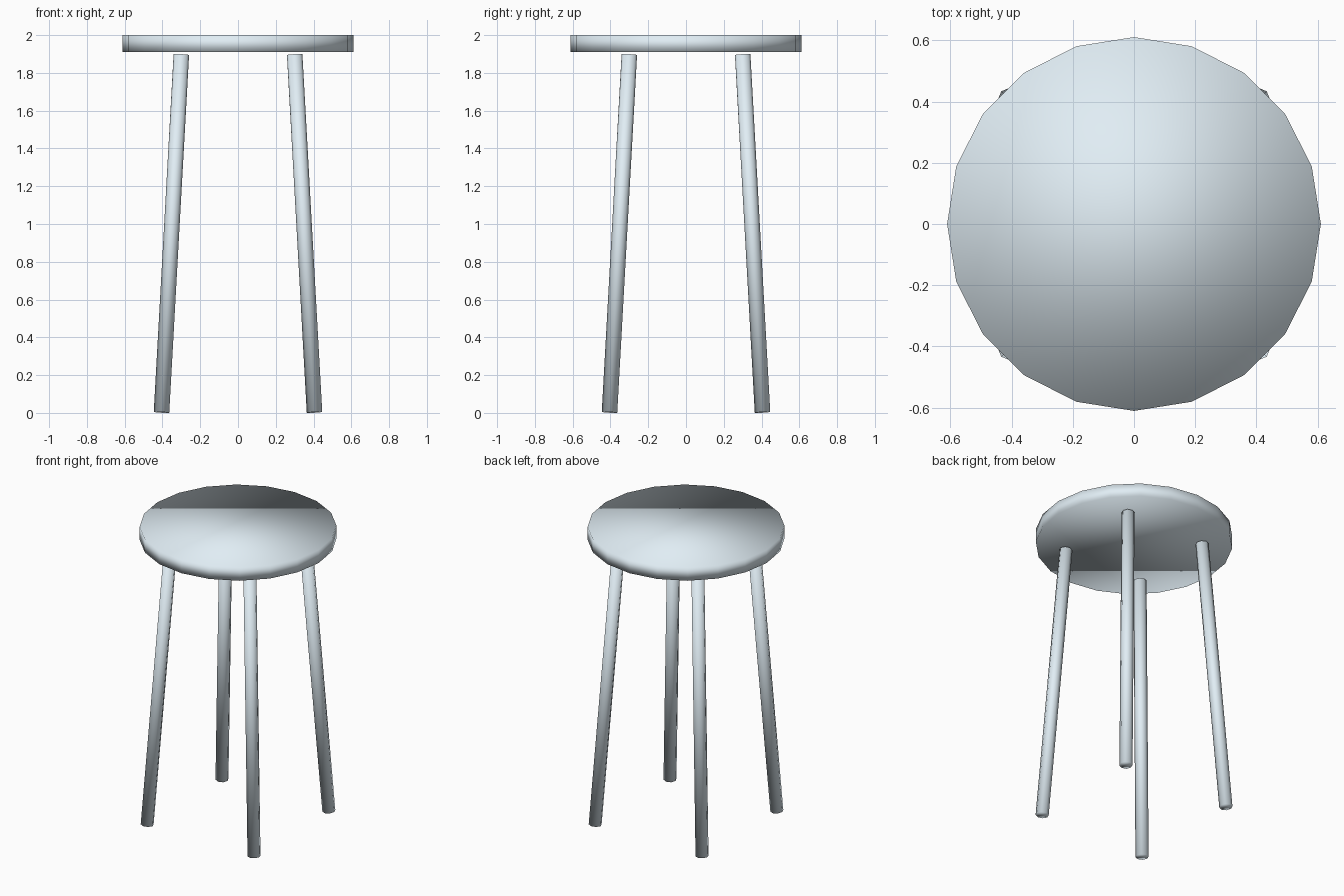
import bpy
from mathutils import Vector

if "Cube" in bpy.data.objects:
    bpy.data.objects.remove(bpy.data.objects["Cube"])

# Pale blue-grey paint
paint = bpy.data.materials.new("pale_paint")
paint.diffuse_color = (0.75, 0.85, 0.91, 1)
paint.use_nodes = True
paint.node_tree.nodes["Principled BSDF"].inputs["Base Color"].default_value = paint.diffuse_color


def cylinder(name, sides, radius, start, end):
    """Fully smooth-shaded cylinder running between two points."""
    start, end = Vector(start), Vector(end)
    axis = end - start
    bpy.ops.mesh.primitive_cylinder_add(
        vertices=sides, radius=radius, depth=axis.length,
        location=(start + end) / 2,
        rotation=Vector((0, 0, 1)).rotation_difference(axis).to_euler())
    obj = bpy.context.object
    obj.name = name
    obj.data.materials.append(paint)
    bpy.ops.object.shade_smooth()
    return obj


# Round seat, 20 sides
cylinder("seat", 20, 0.611, (0, 0, 1.91), (0, 0, 2.0))

# Four splayed eight-sided legs, stopping just below the seat
FOOT, TOP = 0.405, 0.30
for side, sx in (("left", -1), ("right", 1)):
    for end, sy in (("front", -1), ("back", 1)):
        cylinder(f"{end}_{side}_leg", 8, 0.041,
                 (sx * FOOT, sy * FOOT, 0.003),
                 (sx * TOP, sy * TOP, 1.897))
